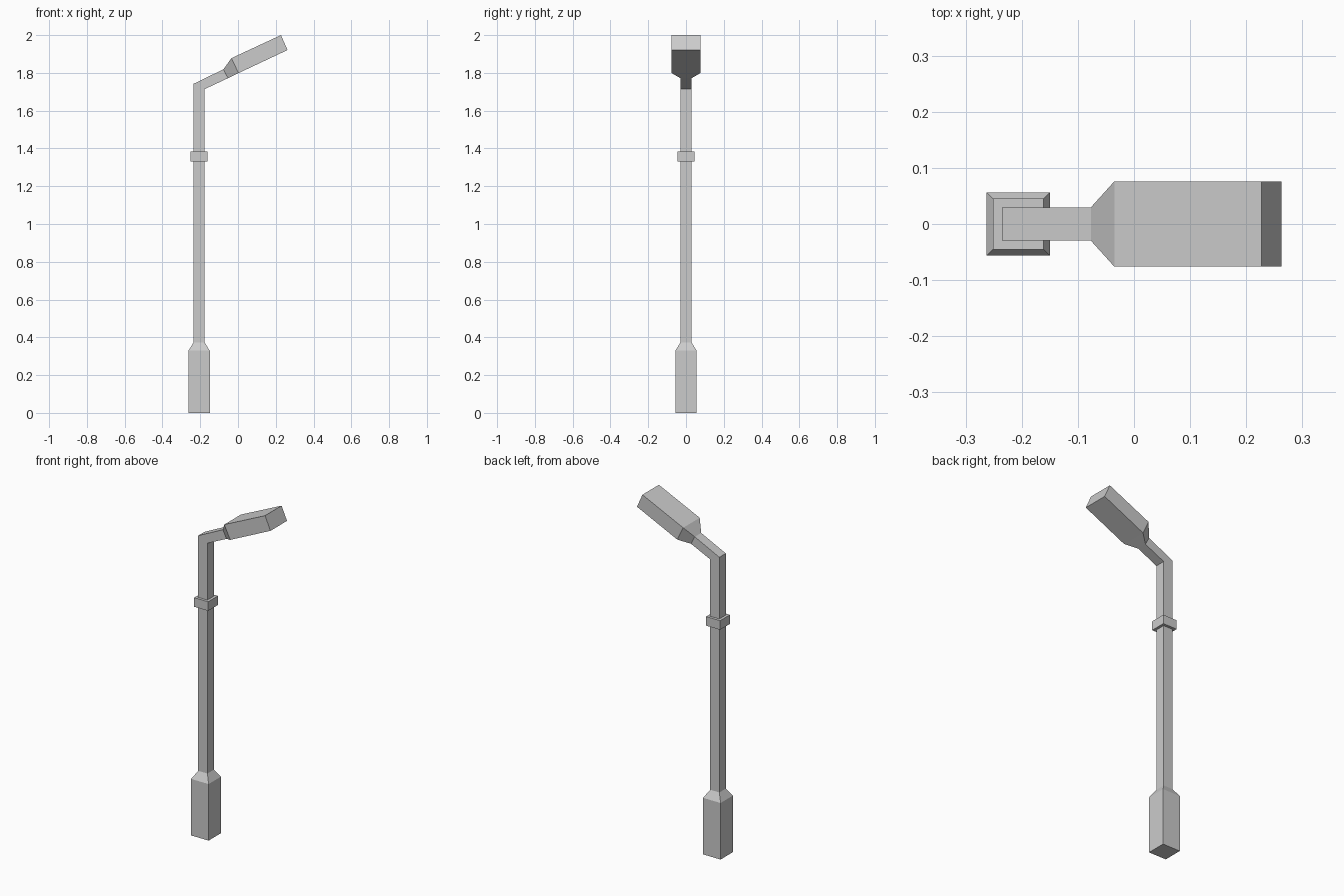
import bpy, bmesh

if "Cube" in bpy.data.objects:
    bpy.data.objects.remove(bpy.data.objects["Cube"])

PX = -0.206   # pole axis
PW = 0.0295   # pole half width


def loft(name, rings):
    """Skin a chain of four-sided rings and cap both ends.
    Ring: outer point (x, z), inner point (x, z), half width in y."""
    bm = bmesh.new()
    loops = []
    for (xa, za), (xb, zb), w in rings:
        loops.append([bm.verts.new(p) for p in
                      ((xa, -w, za), (xb, -w, zb), (xb, w, zb), (xa, w, za))])
    for a, b in zip(loops, loops[1:]):
        for i in range(4):
            j = (i + 1) % 4
            bm.faces.new((a[i], a[j], b[j], b[i]))
    bm.faces.new(loops[0][::-1])
    bm.faces.new(loops[-1])
    bmesh.ops.recalc_face_normals(bm, faces=bm.faces)
    mesh = bpy.data.meshes.new(name)
    bm.to_mesh(mesh)
    bm.free()
    obj = bpy.data.objects.new(name, mesh)
    bpy.context.collection.objects.link(obj)
    return obj


def level(z, w):
    return ((PX - w, z), (PX + w, z), w)


# Base, pole with collar, bent arm and lamp head as one continuous skin
loft("street_lamp", [
    level(0.0, 0.0565),
    level(0.329, 0.0565),
    level(0.373, PW),
    level(1.33, PW),
    level(1.33, 0.045),
    level(1.383, 0.045),
    level(1.383, PW),
    ((PX - PW, 1.742), (PX + PW, 1.714), PW),
    ((-0.077, 1.819), (-0.053, 1.772), PW),
    ((-0.035, 1.878), (0.003, 1.799), 0.076),
    ((0.2275, 2.0), (0.2625, 1.921), 0.076),
])
